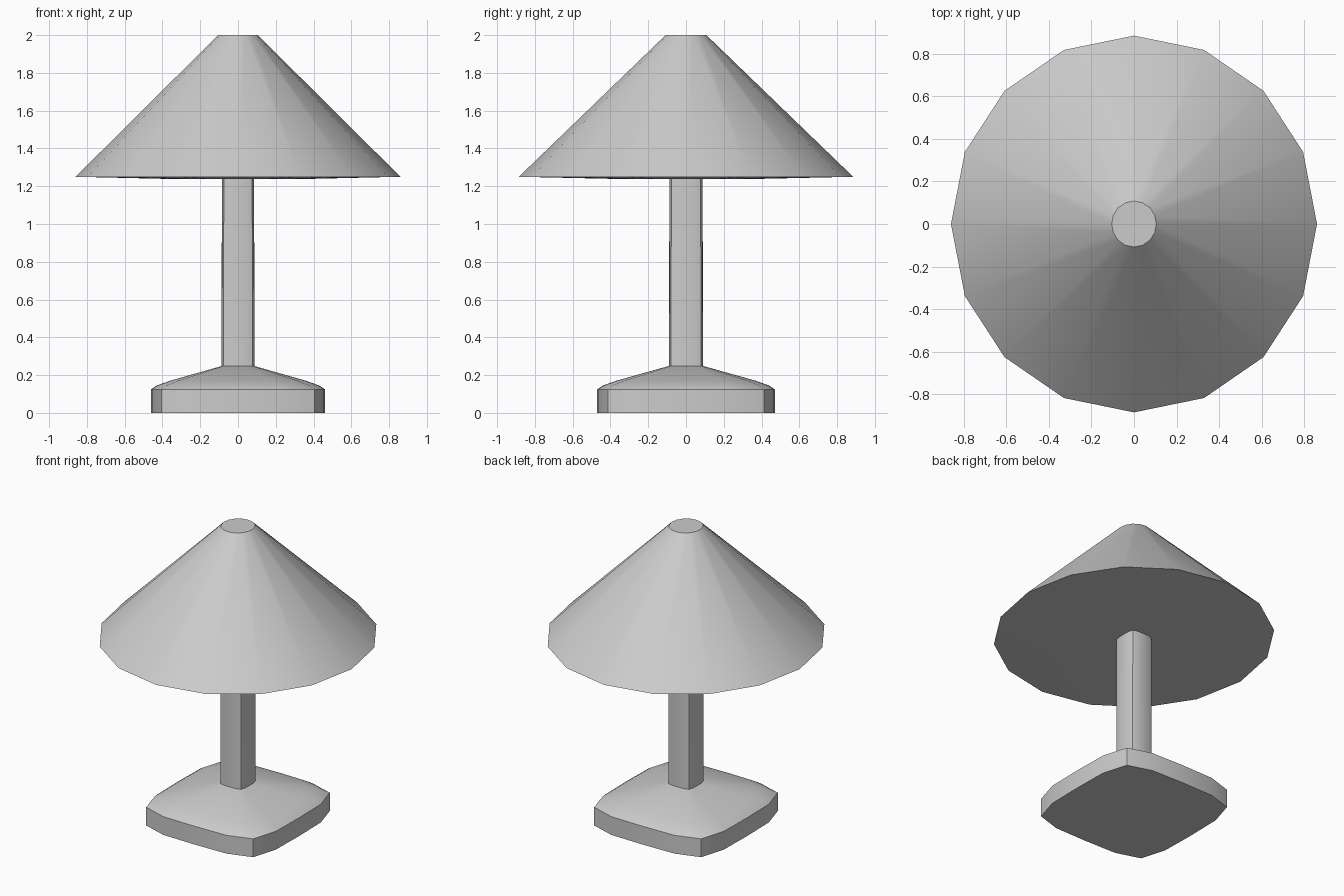
import bpy, bmesh, math

if "Cube" in bpy.data.objects:
    bpy.data.objects.remove(bpy.data.objects["Cube"])


def loft(name, outline, rings):
    """Stack scaled copies of an outline, rings = (x size, y size, z), and cap both ends."""
    bm = bmesh.new()
    loops = [[bm.verts.new((x * sx, y * sy, z)) for x, y in outline] for sx, sy, z in rings]
    n = len(outline)
    for a, b in zip(loops, loops[1:]):
        for i in range(n):
            j = (i + 1) % n
            bm.faces.new((a[i], a[j], b[j], b[i]))
    bm.faces.new(loops[0][::-1])
    bm.faces.new(loops[-1])
    bmesh.ops.recalc_face_normals(bm, faces=bm.faces)
    mesh = bpy.data.meshes.new(name)
    bm.to_mesh(mesh)
    bm.free()
    obj = bpy.data.objects.new(name, mesh)
    bpy.context.collection.objects.link(obj)
    bpy.ops.object.select_all(action='DESELECT')
    obj.select_set(True)
    bpy.context.view_layer.objects.active = obj
    bpy.ops.object.shade_smooth_by_angle(angle=math.radians(42))
    return obj


# Unit outlines: soft-cornered square and sixteen-sided round
quarter = [(1, 0), (0.99, 0.52), (0.88, 0.88), (0.52, 0.99)]
soft_square = []
for k in range(4):
    c, s = round(math.cos(k * math.pi / 2)), round(math.sin(k * math.pi / 2))
    soft_square += [(c * x - s * y, s * x + c * y) for x, y in quarter]
circle = [(math.cos(i * math.pi / 8), math.sin(i * math.pi / 8)) for i in range(16)]

# Base: upright edge, then a gently crowned slope up to the post
loft("base", soft_square, [(0.46, 0.47, 0), (0.46, 0.47, 0.125), (0.43, 0.44, 0.145),
                           (0.36, 0.37, 0.17), (0.08, 0.085, 0.25)])

# Post
loft("post", soft_square, [(0.088, 0.09, 0.22), (0.085, 0.088, 1.26)])

# Shade: slightly bulging underside, wide cone, small flat top
loft("shade", circle, [(0.3, 0.3, 1.237), (0.86, 0.885, 1.25), (0.105, 0.108, 2.0)])
